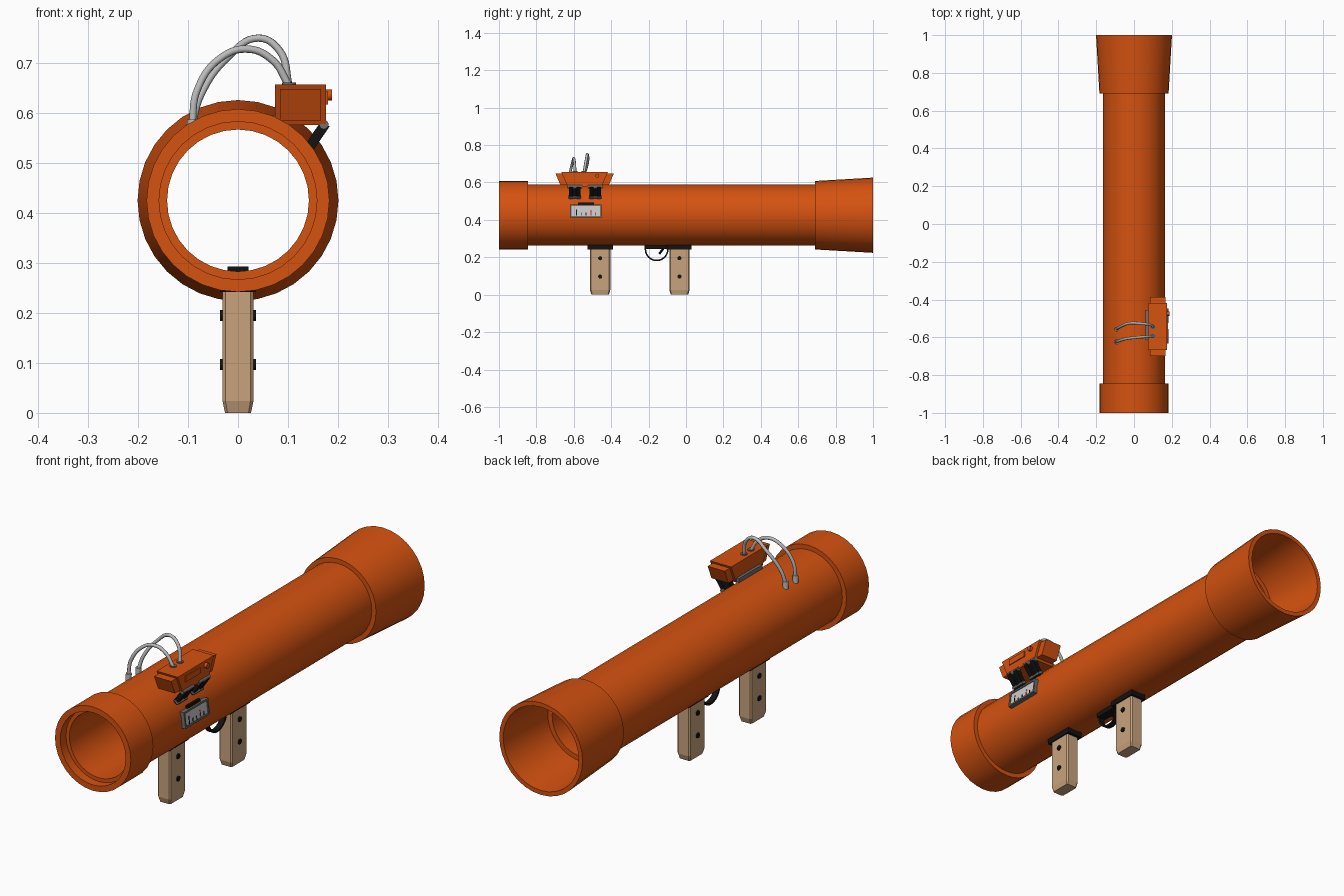
import bpy, bmesh, math
from mathutils import Matrix, Vector

if "Cube" in bpy.data.objects:
    bpy.data.objects.remove(bpy.data.objects["Cube"])

def mat(name, rgb):
    m = bpy.data.materials.new(name)
    m.diffuse_color = (*rgb, 1)
    m.use_nodes = True
    m.node_tree.nodes["Principled BSDF"].inputs["Base Color"].default_value = m.diffuse_color
    return m

ORANGE = mat("orange paint", (0.66, 0.084, 0.005))
WOOD = mat("tan wood", (0.58, 0.37, 0.205))
BLACK = mat("black metal", (0.006, 0.006, 0.006))
GREY = mat("mid grey metal", (0.16, 0.16, 0.16))
CABLE = mat("light grey cable", (0.5, 0.5, 0.5))
PANEL = mat("pale panel", (0.6, 0.6, 0.6))
RED = mat("red mark", (0.5, 0.02, 0.02))
ZC = 0.425  # tube axis height

def finish(name, bm, material, smooth=False):
    bmesh.ops.recalc_face_normals(bm, faces=bm.faces)
    if smooth:
        for f in bm.faces:
            f.smooth = True
        for e in bm.edges:
            e.smooth = e.calc_face_angle(0) < math.radians(35)
    me = bpy.data.meshes.new(name)
    bm.to_mesh(me)
    bm.free()
    me.materials.append(material)
    ob = bpy.data.objects.new(name, me)
    bpy.context.collection.objects.link(ob)
    return ob

def box(name, material, c, s, rot_y=0, bevel=0):
    bm = bmesh.new()
    bmesh.ops.create_cube(bm, size=1, matrix=Matrix.Diagonal((*s, 1)))
    if bevel:
        bmesh.ops.bevel(bm, geom=bm.edges[:], offset=bevel, segments=1, affect='EDGES')
    bmesh.ops.transform(bm, verts=bm.verts,
                        matrix=Matrix.Translation(c) @ Matrix.Rotation(rot_y, 4, 'Y'))
    return finish(name, bm, material)

def rod(name, material, a, b, r, n=12):
    a, b = Vector(a), Vector(b)
    d = b - a
    bm = bmesh.new()
    bmesh.ops.create_cone(bm, cap_ends=True, segments=n, radius1=r, radius2=r, depth=d.length,
                          matrix=Matrix.Translation((a + b) / 2) @ d.to_track_quat('Z', 'Y').to_matrix().to_4x4())
    return finish(name, bm, material, True)

# Hollow barrel with front collar and flared rear, lathed around y
profile = [(-1, .183), (-.845, .183), (-.845, .163), (.69, .163), (.69, .183), (1, .201),
           (1, .182), (.72, .163), (.72, .142), (-.96, .142), (-.96, .158), (-1, .158)]
bm = bmesh.new()
N = 32
rings = [[bm.verts.new((r * math.sin(2 * math.pi * i / N), y, ZC + r * math.cos(2 * math.pi * i / N)))
          for i in range(N)] for y, r in profile]
for k in range(len(rings)):
    a, b = rings[k], rings[(k + 1) % len(rings)]
    for i in range(N):
        j = (i + 1) % N
        bm.faces.new((a[i], a[j], b[j], b[i]))
finish("barrel_tube", bm, ORANGE, True)

# Two wooden grips with chamfered feet, mounting plates and bolts
for tag, y, plate in (("front", -.459, (-.527, -.391)), ("rear", -.035, (-.105, .03))):
    bm = bmesh.new()
    bmesh.ops.create_cube(bm, size=1, matrix=Matrix.Translation((0, y, .123)) @ Matrix.Diagonal((.062, .108, .246, 1)))
    bmesh.ops.bevel(bm, geom=[e for e in bm.edges if abs(e.verts[0].co.z - e.verts[1].co.z) > .1],
                    offset=.006, segments=1, affect='EDGES')
    foot = [f for f in bm.faces if f.calc_center_median().z < .001]
    ext = bmesh.ops.extrude_face_region(bm, geom=foot)
    low = [v for v in ext['geom'] if isinstance(v, bmesh.types.BMVert)]
    bmesh.ops.delete(bm, geom=foot, context='FACES')
    for v in bm.verts:
        if v in low:
            v.co.x *= .84
            v.co.y = y + (v.co.y - y) * .86
        elif v.co.z < .01:
            v.co.z = .024
    finish(tag + "_grip", bm, WOOD)
    box(tag + "_grip_plate", BLACK, (0, sum(plate) / 2, .256), (.072, plate[1] - plate[0], .028))
    box(tag + "_inner_clamp", BLACK, (0, y, .286), (.042, .1, .014))
    for z in (.195, .097):
        rod(tag + "_grip_bolt", BLACK, (-.036, y, z), (.036, y, z), .011)

# Trigger guard strip, its base and the trigger
bm = bmesh.new()
loops = []
for i in range(17):
    t = math.pi * (1 + i / 16)
    loops.append([bm.verts.new((x, -.157 + r * math.cos(t), .243 + r * math.sin(t)))
                  for x, r in ((-.012, .064), (.012, .064), (.012, .056), (-.012, .056))])
for a, b in zip(loops, loops[1:]):
    for k in range(4):
        bm.faces.new((a[k], a[(k + 1) % 4], b[(k + 1) % 4], b[k]))
finish("trigger_guard", bm, BLACK, True)
box("trigger_base", BLACK, (0, -.16, .255), (.04, .125, .022))
rod("trigger", BLACK, (0, -.115, .255), (0, -.143, .218), .006, 8)

# Sight housing: tapered box with recessed ends
bm = bmesh.new()
bmesh.ops.create_cube(bm, size=1)
for v in bm.verts:
    top = v.co.z > 0
    v.co = (.125 + v.co.x * .102, -.542 + v.co.y * (.25 if top else .18), .657 if top else .576)
bm.normal_update()
for f in [f for f in bm.faces if abs(f.normal.y) > .7]:
    bmesh.ops.inset_region(bm, faces=[f], thickness=.01, use_even_offset=True)
    out = bmesh.ops.extrude_face_region(bm, geom=[f])
    sgn = 1 if f.normal.y > 0 else -1
    for v in out['geom']:
        if isinstance(v, bmesh.types.BMVert):
            v.co.y -= sgn * .035
    bmesh.ops.delete(bm, geom=[f], context='FACES')
finish("sight_housing", bm, ORANGE)
rod("sight_knob", ORANGE, (.17, -.475, .636), (.188, -.475, .636), .011)
box("sight_side_plate", ORANGE, (.177, -.565, .63), (.006, .1, .026))
box("sight_left_rail", GREY, (.068, -.535, .586), (.012, .16, .018))

# Two hinge brackets carrying the sight
tilt = math.atan2(.034, .05)
for tag, y in (("front", -.595), ("rear", -.485)):
    for dy in (-.02, .02):
        box(tag + "_bracket_arm", BLACK, (.154, y + dy, .548), (.02, .022, .075), tilt)
    box(tag + "_bracket_web", BLACK, (.15, y, .548), (.009, .04, .07), tilt)
    box(tag + "_bracket_foot", GREY, (.142, y, .524), (.022, .066, .008), tilt)
    rod(tag + "_hinge_rod", GREY, (.172, y - .038, .577), (.172, y + .038, .577), .0095)

# Gauge plate on the right side of the barrel
A = math.radians(-7)
def gauge(name, m, out, y, up, size):
    p = Vector((out, 0, up))
    p.rotate(Matrix.Rotation(A, 3, 'Y'))
    box(name, m, (p.x, y, ZC + p.z), size, A)
gauge("gauge_back", GREY, .162, -.535, .002, (.02, .168, .07))
for s in (-1, 1):
    gauge("gauge_frame_rail", GREY, .172, -.535, .002 + s * .031, (.012, .168, .008))
    gauge("gauge_frame_end", GREY, .172, -.535 + s * .08, .002, (.012, .008, .07))
gauge("gauge_panel", PANEL, .172, -.535, .002, (.004, .152, .054))
gauge("gauge_top_block", BLACK, .163, -.535, .042, (.012, .085, .012))
for i, (y, h, m) in enumerate(((-.585, .034, BLACK), (-.56, .016, BLACK), (-.535, .016, BLACK),
                               (-.508, .03, RED), (-.485, .016, BLACK))):
    gauge("gauge_mark", m, .1745, y, -.024 + h / 2, (.002, .004, h))

# Two looped cables from barrel to sight, with end collars
cables = {
    "rear_cable": [(-.092, -.556, .575), (-.075, -.545, .635), (-.02, -.525, .712),
                   (.04, -.527, .75), (.083, -.533, .725), (.102, -.545, .655)],
    "front_cable": [(-.092, -.624, .575), (-.082, -.62, .645), (-.035, -.606, .71),
                    (.02, -.6, .728), (.07, -.596, .705), (.102, -.593, .655)],
}
for name, pts in cables.items():
    cu = bpy.data.curves.new(name, 'CURVE')
    cu.dimensions = '3D'
    cu.bevel_depth = .0075
    cu.bevel_resolution = 2
    cu.resolution_u = 8
    sp = cu.splines.new('BEZIER')
    sp.bezier_points.add(len(pts) - 1)
    for bp, p in zip(sp.bezier_points, pts):
        bp.co = p
        bp.handle_left_type = bp.handle_right_type = 'AUTO'
    cu.materials.append(CABLE)
    ob = bpy.data.objects.new(name, cu)
    bpy.context.collection.objects.link(ob)
    bpy.ops.object.select_all(action='DESELECT')
    ob.select_set(True)
    bpy.context.view_layer.objects.active = ob
    bpy.ops.object.convert(target='MESH')
    bpy.ops.object.shade_smooth()
    a, b = Vector(pts[0]), Vector(pts[-1])
    rod(name + "_barrel_collar", CABLE, a - Vector((0, 0, .02)), a + Vector((.002, 0, .012)), .012)
    rod(name + "_sight_collar", GREY, b, b + Vector((0, 0, .006)), .014)
